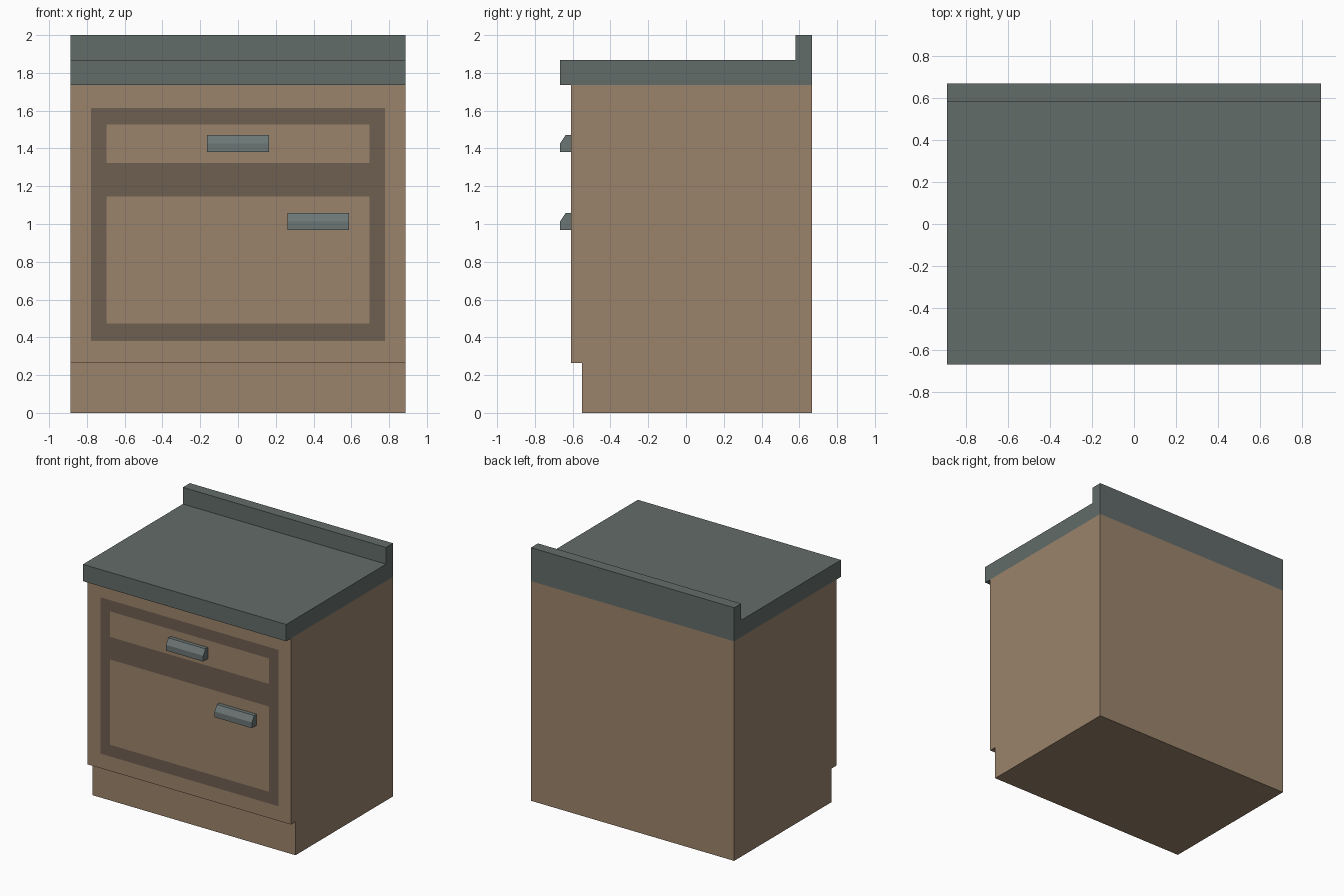
import bpy, bmesh
from mathutils import Vector

if "Cube" in bpy.data.objects:
    bpy.data.objects.remove(bpy.data.objects["Cube"])

W, BACK, FRONT = 0.888, 0.667, -0.608


def material(name, rgb):
    m = bpy.data.materials.new(name)
    m.diffuse_color = (*rgb, 1)
    m.use_nodes = True
    m.node_tree.nodes["Principled BSDF"].inputs["Base Color"].default_value = m.diffuse_color
    return m


wood = material("wood", (0.33, 0.23, 0.147))
dark_wood = material("dark_wood", (0.156, 0.114, 0.082))
stone = material("stone", (0.123, 0.15, 0.144))
metal = material("metal", (0.145, 0.18, 0.175))


def extrude_profile(name, profile, x0, x1, mats, edit=None):
    """Sweep a (y, z) outline along x into a closed solid."""
    bm = bmesh.new()
    face = bm.faces.new([bm.verts.new((x0, y, z)) for y, z in profile])
    ext = bmesh.ops.extrude_face_region(bm, geom=[face])
    verts = [g for g in ext["geom"] if isinstance(g, bmesh.types.BMVert)]
    bmesh.ops.translate(bm, verts=verts, vec=(x1 - x0, 0, 0))
    bmesh.ops.recalc_face_normals(bm, faces=bm.faces)
    if edit:
        edit(bm)
    mesh = bpy.data.meshes.new(name)
    bm.to_mesh(mesh)
    bm.free()
    for m in mats:
        mesh.materials.append(m)
    obj = bpy.data.objects.new(name, mesh)
    bpy.context.collection.objects.link(obj)
    return obj


def front_faces(bm):
    return [f for f in bm.faces if all(abs(v.co.y - FRONT) < 1e-4 for v in f.verts)]


def paint_front(bm):
    """Split the front face along the frame lines and darken the flush frame."""
    cuts = [((x, 0, 0), (1, 0, 0)) for x in (-0.778, -0.695, 0.695, 0.778)]
    cuts += [((0, 0, z), (0, 0, 1)) for z in (0.38, 0.472, 1.146, 1.324, 1.526, 1.615)]
    for co, no in cuts:
        faces = front_faces(bm)
        geom = set(faces)
        for f in faces:
            geom.update(f.edges)
            geom.update(f.verts)
        bmesh.ops.bisect_plane(bm, geom=list(geom), dist=1e-5,
                               plane_co=Vector(co), plane_no=Vector(no))
    for f in front_faces(bm):
        c = f.calc_center_median()
        in_outer = abs(c.x) < 0.778 and 0.38 < c.z < 1.615
        in_panel = abs(c.x) < 0.695 and (0.472 < c.z < 1.146 or 1.324 < c.z < 1.526)
        f.material_index = int(in_outer and not in_panel)


# Cabinet body with recessed toe kick
extrude_profile("cabinet_body",
                [(-0.55, 0), (BACK, 0), (BACK, 1.735), (FRONT, 1.735),
                 (FRONT, 0.265), (-0.55, 0.265)],
                -W, W, [wood, dark_wood], paint_front)

# Countertop with raised backsplash
extrude_profile("countertop",
                [(-0.667, 1.735), (BACK, 1.735), (BACK, 2.0), (0.58, 2.0),
                 (0.58, 1.868), (-0.667, 1.868)],
                -W, W, [stone])

# Chamfered pull handles
for name, x, z in (("drawer_handle", 0.0, 1.381), ("door_handle", 0.425, 0.968)):
    extrude_profile(name,
                    [(FRONT, z), (FRONT, z + 0.089), (-0.638, z + 0.089),
                     (-0.667, z + 0.045), (-0.667, z)],
                    x - 0.163, x + 0.163, [metal])
